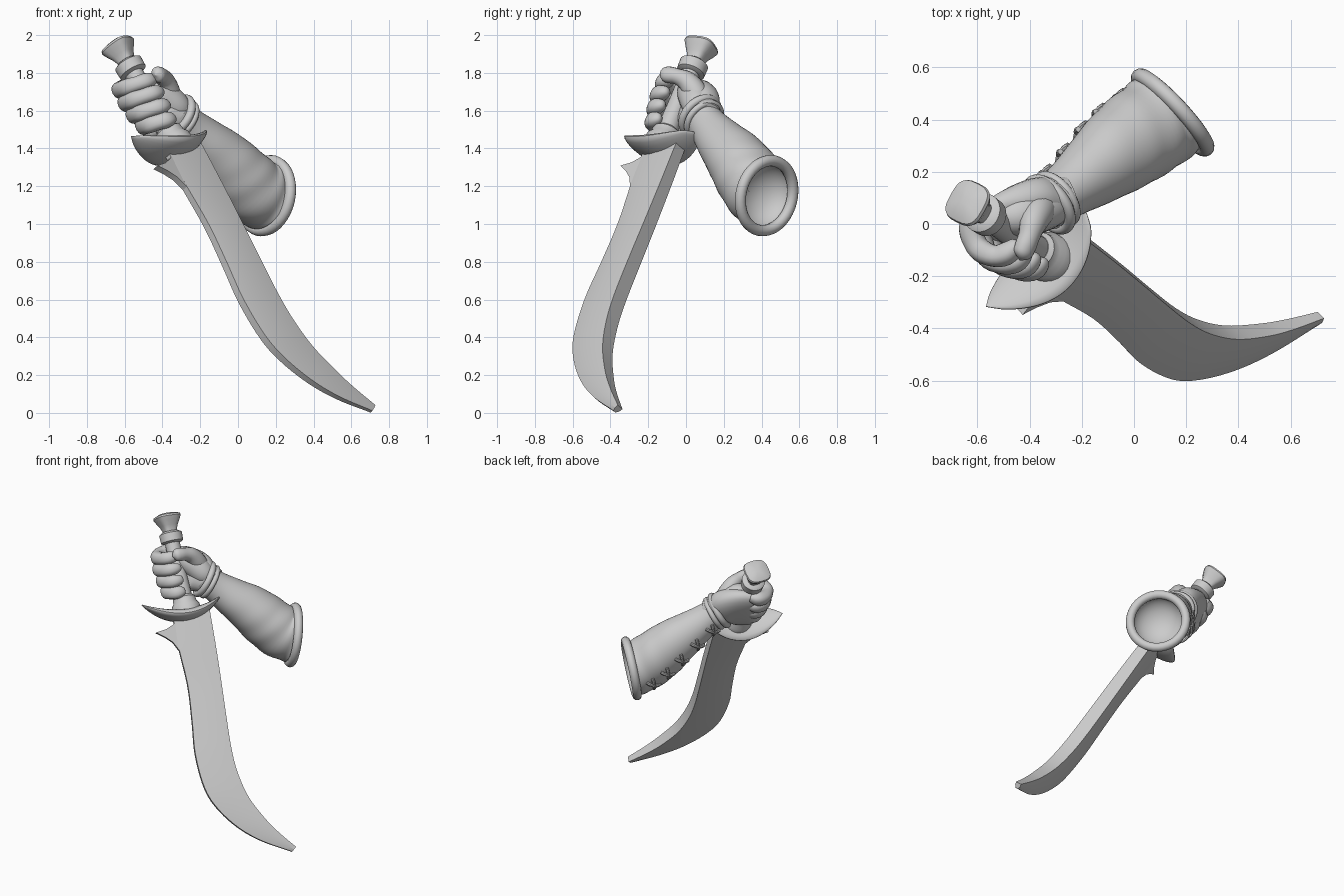
import bpy, bmesh, math
from mathutils import Vector, Matrix

if "Cube" in bpy.data.objects:
    bpy.data.objects.remove(bpy.data.objects["Cube"])

# One plain grey for everything
grey = bpy.data.materials.new("plain_grey")
grey.use_nodes = True
grey.diffuse_color = (0.6, 0.6, 0.6, 1)
grey.node_tree.nodes["Principled BSDF"].inputs["Base Color"].default_value = (0.6, 0.6, 0.6, 1)

# Sword frame: x towards the spine, y through the blade, z towards the pommel
down = Vector((0.453, -0.302, -0.839)).normalized()
through = Vector((-0.582, 0.611, -0.534))
through = (through - down * through.dot(down)).normalized()
spine_dir = down.cross(through)
SWORD = Matrix.Translation((-0.33, -0.13, 1.42)) @ Matrix(
    (spine_dir, through, -down)).transposed().to_4x4()
WORLD = Matrix.Identity(4)


def finish(obj, angle=40):
    obj.data.materials.clear()
    obj.data.materials.append(grey)
    bpy.ops.object.select_all(action="DESELECT")
    obj.select_set(True)
    bpy.context.view_layer.objects.active = obj
    bpy.ops.object.shade_smooth_by_angle(angle=math.radians(angle))
    return obj


def smooth_rows(rows, steps):
    """Catmull-Rom resampling of rows of numbers."""
    rows = [Vector(r) for r in rows]
    out = []
    for i in range(len(rows) - 1):
        b, c = rows[i], rows[i + 1]
        a = rows[i - 1] if i else b * 2 - c
        d = rows[i + 2] if i + 2 < len(rows) else c * 2 - b
        for k in range(steps):
            t = k / steps
            out.append(0.5 * (2 * b + (c - a) * t + (2 * a - 5 * b + 4 * c - d) * t ** 2
                              + (3 * b - a - 3 * c + d) * t ** 3))
    return out + [rows[-1]]


def loft(name, rings, matrix=WORLD, caps=True, flip=False, angle=40):
    bm = bmesh.new()
    vs = [[bm.verts.new(p) for p in ring] for ring in rings]
    n = len(vs[0])
    for a, b in zip(vs, vs[1:]):
        for i in range(n):
            j = (i + 1) % n
            bm.faces.new((a[i], a[j], b[j], b[i]))
    if caps:
        bm.faces.new(vs[0])
        bm.faces.new(vs[-1])
    bmesh.ops.recalc_face_normals(bm, faces=bm.faces)
    if flip:
        bmesh.ops.reverse_faces(bm, faces=bm.faces)
    mesh = bpy.data.meshes.new(name)
    bm.to_mesh(mesh)
    bm.free()
    obj = bpy.data.objects.new(name, mesh)
    bpy.context.collection.objects.link(obj)
    obj.matrix_world = matrix
    return finish(obj, angle)


def sweep(name, rows, ref, matrix=WORLD, sides=20, steps=5, power=1.0, fold=None, **kw):
    """Rows are x, y, z, radius along ref, radius across it."""
    pts = smooth_rows(rows, steps)
    rings = []
    for i, p in enumerate(pts):
        a, b = pts[max(i - 1, 0)], pts[min(i + 1, len(pts) - 1)]
        t = Vector((b - a)[:3]).normalized()
        u = Vector(ref)
        u = (u - t * u.dot(t)).normalized()
        v = t.cross(u)
        ring = []
        for k in range(sides):
            th = math.tau * k / sides
            c, s = math.cos(th), math.sin(th)
            g = fold(i / (len(pts) - 1), th) if fold else 1
            cx = math.copysign(abs(c) ** power, c) * max(p[3], 0.001) * g
            sx = math.copysign(abs(s) ** power, s) * max(p[4], 0.001) * g
            ring.append(Vector(p[:3]) + u * cx + v * sx)
        rings.append(ring)
    return loft(name, rings, matrix, **kw)


def torus(name, centre, normal, major, minor):
    bpy.ops.mesh.primitive_torus_add(
        major_radius=major, minor_radius=minor, major_segments=40, minor_segments=12,
        location=centre, rotation=Vector(normal).to_track_quat("Z", "Y").to_euler())
    obj = bpy.context.object
    obj.name = name
    return finish(obj, 60)


def turned(name, profile, power=1.0, ref=(1, 0, 0)):
    """Part around the slightly leaning grip axis from height, radius pairs."""
    return sweep(name, [(0, 0.045 * z, z, r, r) for z, r in profile], ref, SWORD,
                 sides=24, steps=1, power=power)


# Blade: edge height, edge offset, spine height, spine offset
stations = smooth_rows([
    (0, -.10, 0, .15), (-.22, -.105, -.25, .142), (-.5, -.095, -.5, .13),
    (-.75, -.115, -.75, .115), (-.97, -.138, -.98, .105), (-1.2, -.122, -1.15, .115),
    (-1.35, -.065, -1.32, .155), (-1.5, .045, -1.48, .235), (-1.62, .185, -1.59, .31),
    (-1.73, .375, -1.705, .405)], 5)
section = [(1, 1), (.45, .95), (0, .45), (0, -.45), (.45, -.95), (1, -1)]
rings = []
for i, (ze, e, zs, s) in enumerate(stations):
    t = i / (len(stations) - 1)
    half = 0.036 + 0.012 * math.sin(math.pi * t) - 0.016 * t ** 4
    rings.append([(e + (s - e) * f, n * half, ze + (zs - ze) * f) for f, n in section])
loft("blade", rings, SWORD, angle=25)

# Barb on the cutting side below the guard
barb = [(-.06, -.05), (-.115, -.085), (-.165, -.105), (-.235, -.115), (-.18, -.155),
        (-.135, -.2), (-.1, -.27), (-.05, -.2)]
loft("blade_barb", [[(w, n, z) for w, z in barb] for n in (-.018, .018)], SWORD)

# Boat-shaped guard with raised pointed horns, slimmer on the cutting side
guard = []
for k in range(-8, 9):
    f = k / 8
    fill = max(1 - f * f, 0)
    guard.append((0.265 * f - 0.025, 0, 0.1 * f * f - 0.033 - 0.02 * f,
                  0.138 * fill ** (0.85 if f < 0 else 0.58) + 0.002, 0.038 * fill + 0.003))
sweep("guard", guard, (0, 1, 0), SWORD, steps=2)

# Grip, collars and flared pommel
turned("grip", [(-.03, .06), (.25, .052), (.5, .05)])
turned("lower_collar", [(-.02, .1), (.03, .095), (.05, .08), (.085, .075), (.1, .058)])
turned("upper_collar", [(.46, .055), (.47, .076), (.525, .078), (.54, .055)])
turned("pommel", [(.515, .042), (.55, .045), (.58, .056), (.61, .073), (.638, .086), (.65, .082),
                  (.662, .055), (.667, .015)], power=0.65, ref=(1, 0.3, 0))

# Palm and back of the hand
sweep("palm", [(.24, .02, .15, .085, .08), (.18, .035, .195, .11, .085), (.12, .05, .245, .145, .085),
               (.05, .07, .265, .172, .068), (-.03, .085, .27, .17, .052),
               (-.07, .09, .27, .15, .035), (-.09, .088, .27, .1, .005)],
      (0, 0, 1), SWORD, sides=24, power=0.85)

# Flesh between thumb and first finger
sweep("thumb_web", [(.2, .02, .16, .04, .04), (.17, .01, .21, .075, .075), (.12, .01, .28, .085, .085),
                    (.07, .015, .335, .08, .08), (.02, .035, .37, .055, .055), (-.01, .045, .39, .005, .005)],
      (0, 1, 0), SWORD)

# Curled fingers, from the pommel side down to the guard
for name, z, size in (("index", .39, 1), ("middle", .31, 1.03), ("ring", .23, .98), ("little", .152, .88)):
    path = [(.01, .09, .03), (-.04, .102, .046), (-.088, .082, .046), (-.115, .04, .043),
            (-.12, 0, .045), (-.1, -.048, .041), (-.062, -.076, .043), (-.025, -.082, .036),
            (0, -.078, .022), (.007, -.076, .002)]
    sweep(name + "_finger",
          [(w * size, n * size, z + 0.1 * w + 0.35 * n, r, r * size) for w, n, r in path],
          (0, 0, 1), SWORD, sides=16, steps=3, power=0.85)

# Thumb laid across the near side of the grip
sweep("thumb", [(.18, .03, .23, .05, .05), (.135, -.02, .305, .062, .06), (.095, -.065, .348, .054, .052),
                (.05, -.1, .36, .043, .042), (.01, -.122, .362, .045, .04),
                (-.02, -.135, .36, .037, .032), (-.042, -.14, .357, .002, .002)],
      (0, 0, 1), SWORD, sides=16)

# Sleeve with gathered folds towards the open end
sleeve = [(-.34, .065, 1.59, .095, .095), (-.26, .125, 1.51, .107, .107), (-.17, .193, 1.425, .134, .134),
          (-.08, .265, 1.34, .162, .162), (.0, .325, 1.255, .178, .178),
          (.08, .38, 1.18, .182, .182), (.14, .43, 1.15, .186, .186)]


def folds(t, th):
    return 1 + 0.022 * t ** 2 * math.sin(2 * th + 34 * t) + 0.01 * math.sin(3 * th + 7 * t)


sweep("sleeve", sleeve, (0, 0, 1), sides=48, steps=6, fold=folds, caps=False, angle=60)
mouth = Vector((0.148, 0.427, 1.15))
facing = Vector((0.74, 0.69, -0.17)).normalized()
torus("sleeve_rim", mouth, facing, 0.188, 0.03)

# Hollow end of the sleeve
bowl = [(d, 0.175 * math.sqrt(max(1 - (d / 0.14) ** 2, 0))) for d in (0, .04, .075, .105, .128, .138, .14)]
sweep("sleeve_hollow", [(*(mouth - facing * d), r, r) for d, r in bowl], (0, 0, 1),
      sides=40, steps=2, caps=False, flip=True, angle=60)

# Rolled wrist cuff
axis = Vector((0.68, 0.52, -0.5)).normalized()
wrist = Vector((-0.325, 0.075, 1.57))
torus("wrist_cuff", wrist, axis, 0.11, 0.022)
torus("wrist_band", wrist + axis * 0.04, axis, 0.104, 0.018)

# Crossed lacing along the outer seam
seam = Vector((-0.58, 0.35, -0.31)).normalized()
along = Vector((0.62, 0.49, -0.61)).normalized()
across = along.cross(seam)
for i, row in enumerate(sleeve[1:6]):
    base, r = Vector(row[:3]), row[3]
    for side in (-1, 1):
        lace = []
        for f in (-1, -.6, 0, .6, 1):
            p = base + across * f * 0.05 + along * f * side * 0.025 + seam * (r + 0.016 - 0.022 * f * f)
            lace.append((*p, .011, .011))
        sweep(f"lace_{i}_{'a' if side < 0 else 'b'}", lace, seam, sides=8, steps=3)
